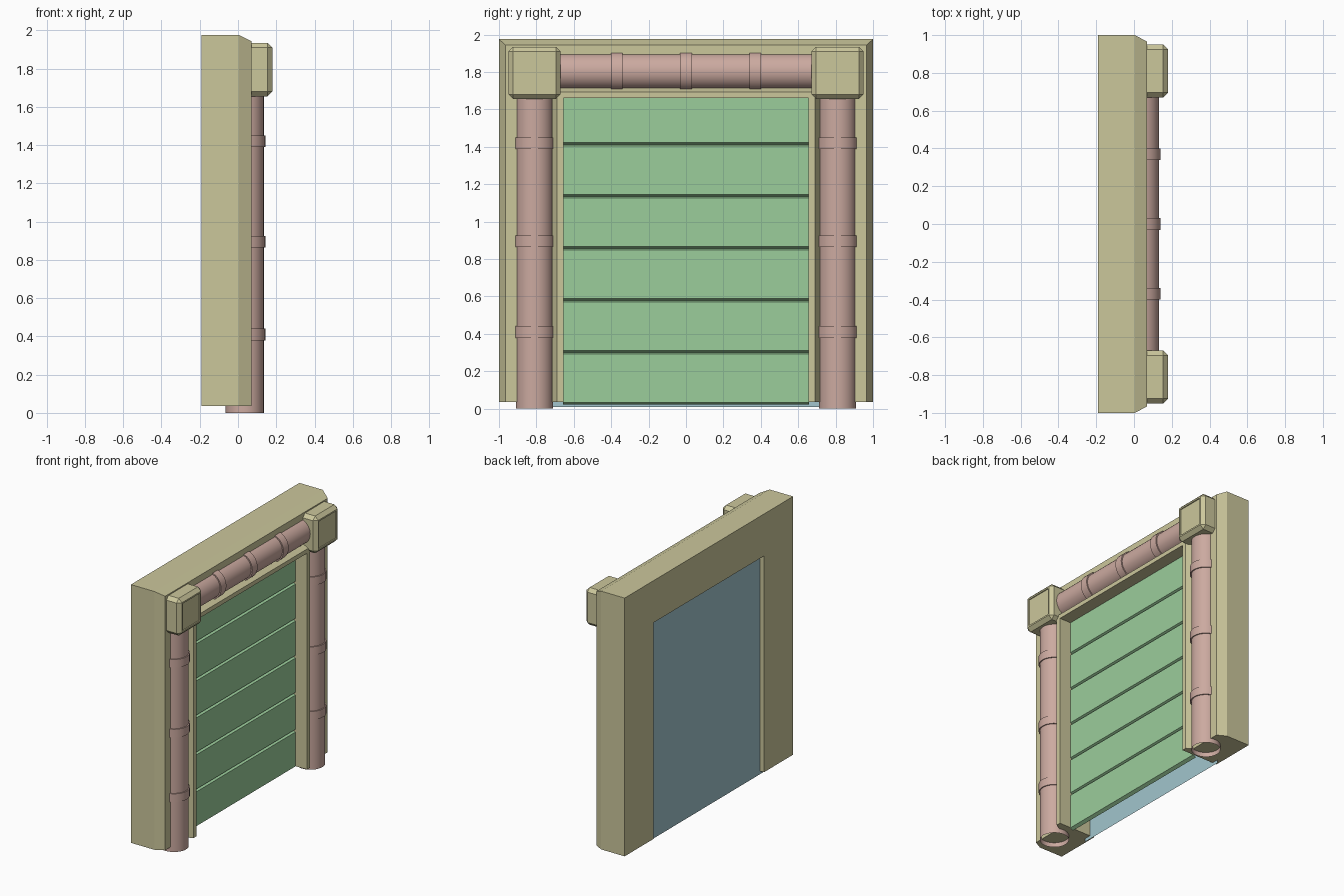
import bpy, bmesh, math
from mathutils import Matrix

cube = bpy.data.objects.get("Cube")
if cube:
    bpy.data.objects.remove(cube, do_unlink=True)


def material(name, rgb):
    m = bpy.data.materials.new(name)
    m.use_nodes = True
    m.diffuse_color = (*rgb, 1)
    m.node_tree.nodes["Principled BSDF"].inputs["Base Color"].default_value = (*rgb, 1)
    return m


BEIGE = material("sand beige", (0.60, 0.57, 0.33))
GREEN = material("door green", (0.33, 0.61, 0.33))
PINK = material("pipe pink", (0.60, 0.40, 0.35))
BLUE = material("back panel blue", (0.36, 0.56, 0.61))


def finish(name, bm, mat, smooth=False, recalc=True):
    if recalc:
        bmesh.ops.recalc_face_normals(bm, faces=bm.faces)
    mesh = bpy.data.meshes.new(name)
    bm.to_mesh(mesh)
    bm.free()
    mesh.materials.append(mat)
    obj = bpy.data.objects.new(name, mesh)
    bpy.context.collection.objects.link(obj)
    if smooth:
        bpy.ops.object.select_all(action='DESELECT')
        obj.select_set(True)
        bpy.context.view_layer.objects.active = obj
        bpy.ops.object.shade_smooth_by_angle(angle=math.radians(35))
    return obj


def cylinder(name, radius, length, centre, axis, capped):
    bm = bmesh.new()
    bmesh.ops.create_cone(bm, cap_ends=capped, segments=32,
                          radius1=radius, radius2=radius, depth=length)
    if axis == 'Y':
        bm.transform(Matrix.Rotation(math.pi / 2, 4, 'X'))
    bm.transform(Matrix.Translation(centre))
    return finish(name, bm, PINK, smooth=True)


# Door surround: a moulded section swept around three sides of the opening
HALF, TOP, BASE = 0.655, 1.66, 0.035
section = [(0, -0.19), (0.345, -0.19), (0.345, 0.005), (0.31, 0.07),
           (0.06, 0.07), (0.035, 0.115), (0, 0.115)]
bm = bmesh.new()
rings = []
for side, at_top in ((-1, False), (-1, True), (1, True), (1, False)):
    rings.append([bm.verts.new((x, side * (HALF + d), TOP + d * 0.915 if at_top else BASE))
                  for d, x in section])
for a, b in zip(rings, rings[1:]):
    for i in range(len(section)):
        j = (i + 1) % len(section)
        bm.faces.new((a[i], a[j], b[j], b[i]))
bm.faces.new(rings[0])
bm.faces.new(rings[-1])
finish("door_surround", bm, BEIGE)

# Slatted door with a slanted groove between slats
SLATS, PITCH, START = 6, 0.278, 0.022
bm = bmesh.new()
profile = []
for k in range(SLATS):
    z = START + k * PITCH
    profile += [(-0.005, z), (0.02, z + 0.012), (0.02, z + PITCH - 0.008)]
rows = [[bm.verts.new((x, s * (HALF + 0.003), z)) for s in (-1, 1)] for x, z in profile]
for a, b in zip(rows, rows[1:]):
    bm.faces.new((a[0], a[1], b[1], b[0]))
finish("slatted_door", bm, GREEN, recalc=False)

# Flat panel behind the door
bm = bmesh.new()
bm.faces.new([bm.verts.new((-0.155, y, z)) for y, z in
              ((0.71, 0.01), (-0.71, 0.01), (-0.71, 1.7), (0.71, 1.7))])
finish("back_panel", bm, BLUE, recalc=False)

# Pipes with collars, and a chamfered box at each upper corner
PIPE_X, PIPE_Y, PIPE_Z = 0.035, 0.81, 1.803
for side, label in ((1, "left"), (-1, "right")):
    y = side * PIPE_Y
    cylinder(f"{label}_pipe", 0.1, 1.75, (PIPE_X, y, 0.875), 'Z', False)
    for n, z in enumerate((0.41, 0.895, 1.42)):
        cylinder(f"{label}_collar_{n + 1}", 0.108, 0.062, (PIPE_X, y, z), 'Z', True)

    bm = bmesh.new()
    bmesh.ops.create_cube(bm, size=1)
    bm.transform(Matrix.Translation((0.108, y, 1.795)) @ Matrix.Diagonal((0.144, 0.28, 0.28, 1)))
    bmesh.ops.bevel(bm, geom=list(bm.edges), offset=0.026, segments=1,
                    profile=0.5, affect='EDGES')
    bm.normal_update()
    front = max(bm.faces, key=lambda f: f.calc_center_median().x)
    bmesh.ops.inset_region(bm, faces=[front], thickness=0.016, depth=0)
    bmesh.ops.inset_region(bm, faces=[front], thickness=0.003, depth=-0.006)
    finish(f"{label}_corner_box", bm, BEIGE)

cylinder("top_pipe", 0.097, 1.5, (PIPE_X, 0, PIPE_Z), 'Y', False)
for n in (-1, 0, 1):
    cylinder(f"top_collar_{n + 2}", 0.106, 0.062, (PIPE_X, n * 0.37, PIPE_Z), 'Y', True)
